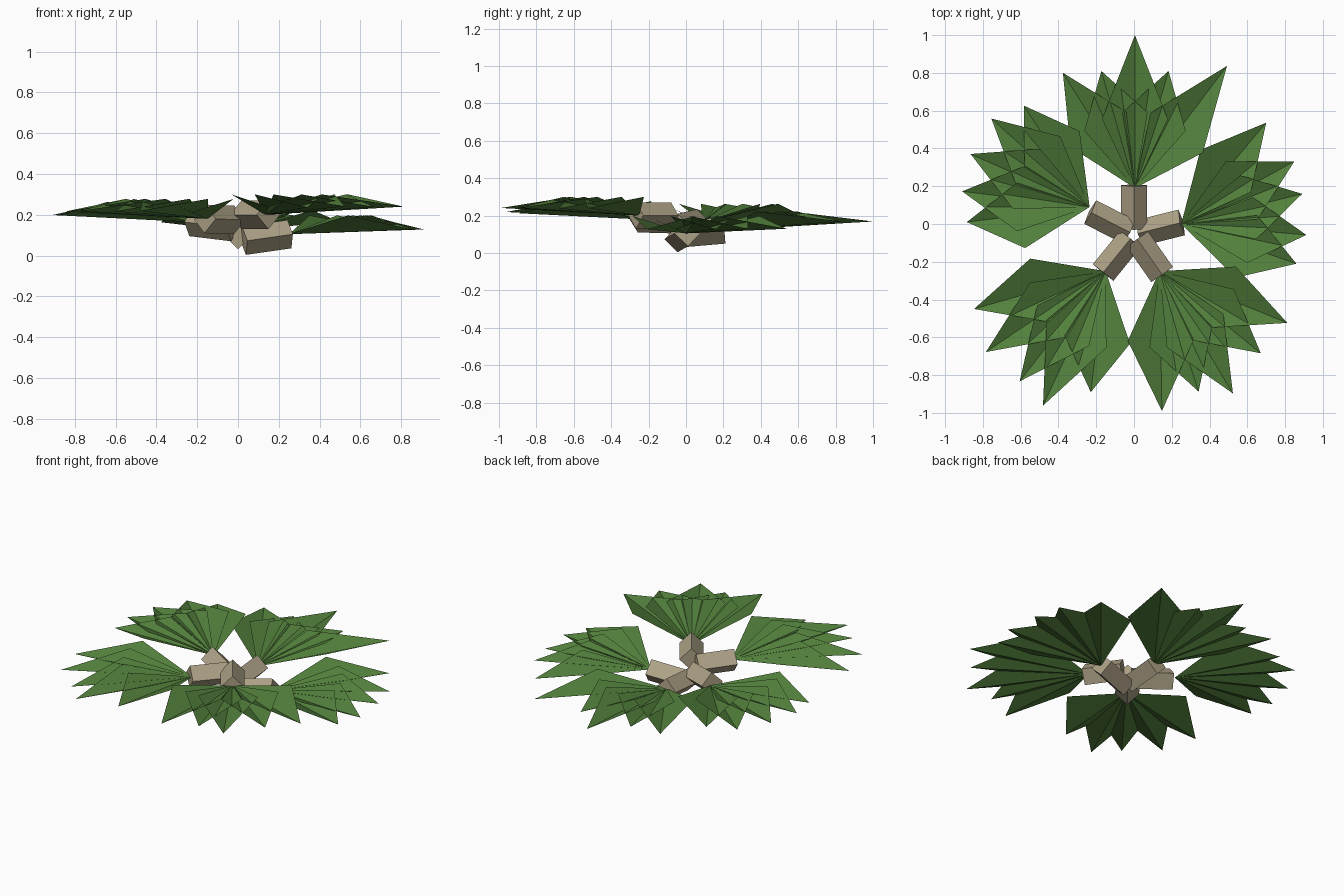
import bpy
import bmesh
from math import radians, cos, sin
from mathutils import Vector, Matrix

cube = bpy.data.objects.get("Cube")
if cube:
    bpy.data.objects.remove(cube)


def make_material(name, colour):
    mat = bpy.data.materials.new(name)
    mat.use_nodes = True
    mat.diffuse_color = (*colour, 1)
    mat.node_tree.nodes["Principled BSDF"].inputs["Base Color"].default_value = (*colour, 1)
    return mat


leaf_green = make_material("leaf green", (0.085, 0.215, 0.045))
bark_tan = make_material("bark tan", (0.42, 0.36, 0.24))


def finish(name, bm, material):
    mesh = bpy.data.meshes.new(name)
    bm.to_mesh(mesh)
    bm.free()
    mesh.materials.append(material)
    obj = bpy.data.objects.new(name, mesh)
    bpy.context.collection.objects.link(obj)
    return obj


def polar(angle, radius, z=0.0):
    a = radians(angle)
    return Vector((radius * cos(a), radius * sin(a), z))


def add_stem(name, start, end):
    """Square bar standing on its edge, running from start to end."""
    bm = bmesh.new()
    axis = end - start
    turn = axis.to_track_quat('Z', 'Y').to_matrix().to_4x4()
    bmesh.ops.create_cone(bm, cap_ends=True, segments=4, radius1=STEM_RADIUS,
                          radius2=STEM_RADIUS, depth=axis.length,
                          matrix=Matrix.Translation((start + end) / 2) @ turn)
    finish(name, bm, bark_tan)


def add_leaf(name, base, slope, leaflets):
    """Fan of kite-shaped leaflets, each folded upward along its midrib."""
    bm = bmesh.new()
    for angle, length in leaflets:
        root = bm.verts.new(base)
        tip = bm.verts.new(base + polar(angle, length, slope * length))
        for side in (-1, 1):
            corner = bm.verts.new(base + polar(angle + side * HALF_ANGLE, CORNER_REACH,
                                               slope * CORNER_REACH + FOLD_LIFT))
            face = (root, corner, tip) if side < 0 else (root, tip, corner)
            bm.faces.new(face)
    finish(name, bm, leaf_green)


STEM_RADIUS = 0.07
HALF_ANGLE = 25.5
CORNER_REACH = 0.405
FOLD_LIFT = 0.078
CENTRE = Vector((0, -0.055, 0))

# name, stem angle, inner height, outer height, leaf slope, leaf base,
# leaflets as (direction, length), rising in a spiral
BRANCHES = [
    ("left", 14, 0.073, 0.105, 0.035, (0.25, 0.0),
     [(50, 0.70), (29, 0.685), (14, 0.66), (-5, 0.665), (-19, 0.645)]),
    ("back", 90, 0.10, 0.12, 0.06, (0.005, 0.19),
     [(122, 0.72), (106, 0.645), (90, 0.81), (74, 0.645), (53, 0.81)]),
    ("right", 153, 0.14, 0.165, 0.05, (-0.235, 0.09),
     [(123, 0.64), (138, 0.70), (156, 0.69), (173, 0.68), (187, 0.655)]),
    ("front_right", 231, 0.175, 0.18, 0.05, (-0.15, -0.25),
     [(196, 0.725), (214, 0.765), (232, 0.74), (245, 0.785), (263, 0.645)]),
    ("front_left", 305, 0.20, 0.20, 0.055, (0.135, -0.25),
     [(-22, 0.73), (-39, 0.69), (-59, 0.755), (-72, 0.67), (-89, 0.74)]),
]

for name, angle, inner, outer, slope, base, leaflets in BRANCHES:
    add_stem(name + "_stem", CENTRE + polar(angle, 0.03, inner),
             CENTRE + polar(angle, 0.26, outer))
    add_leaf(name + "_leaf", Vector((*base, outer)), slope, leaflets)
